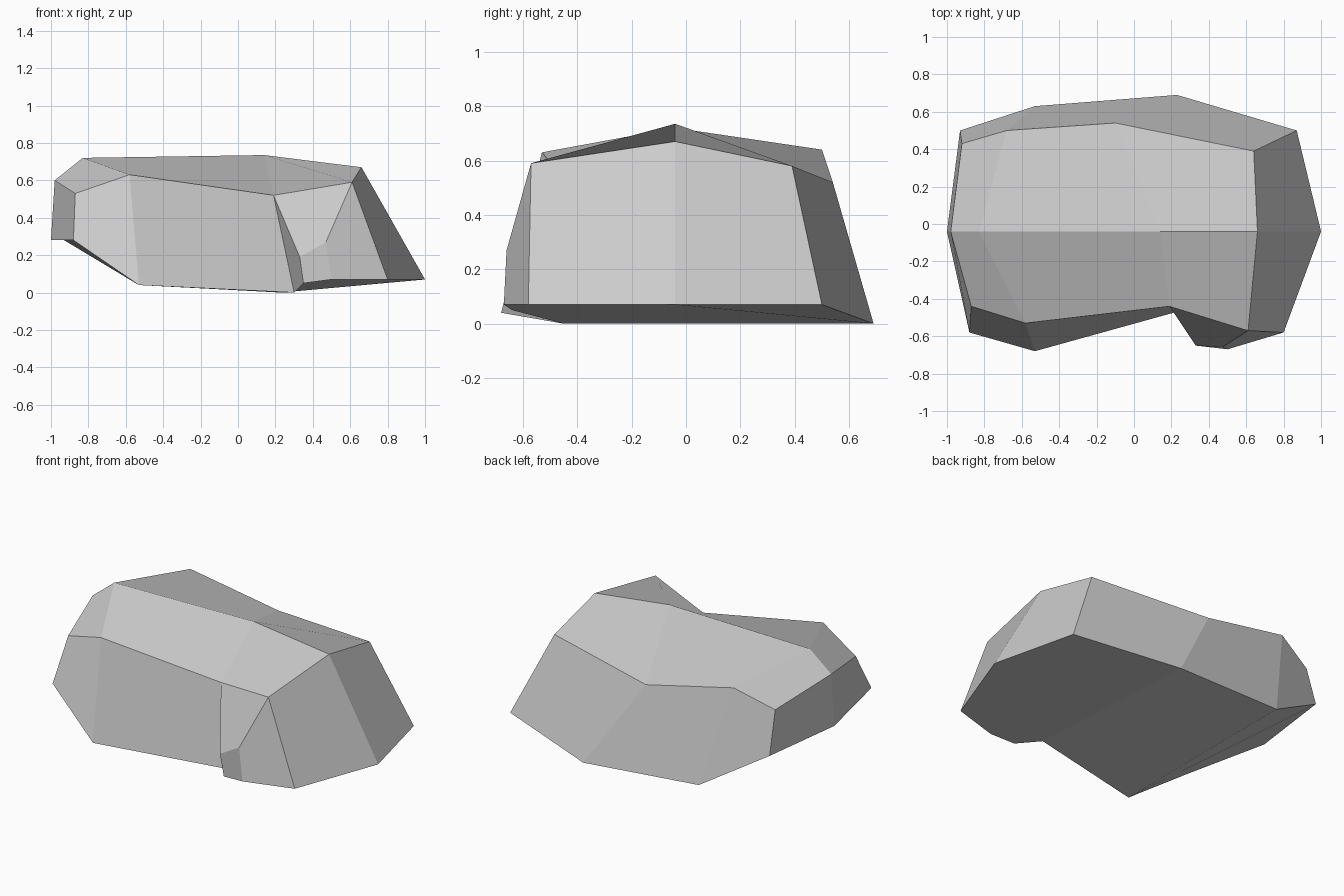
import bpy
import bmesh

# Remove the default cube only
cube = bpy.data.objects.get("Cube")
if cube:
    bpy.data.objects.remove(cube, do_unlink=True)

# Single stone colour
stone = bpy.data.materials.new("stone_grey")
stone.use_nodes = True
colour = (0.6, 0.6, 0.6, 1)
stone.diffuse_color = colour
stone.node_tree.nodes["Principled BSDF"].inputs["Base Color"].default_value = colour

bm = bmesh.new()


def points(*coords):
    """Add vertices and return them in order."""
    return [bm.verts.new(co) for co in coords]


def face(*corners):
    """Add one flat facet."""
    return bm.faces.new(corners)


# Shoulder ring, running from the narrow end along the front and round the back
shoulder = points(
    (-.98, -.04, .6), (-.87, -.44, .53), (-.58, -.53, .63), (.19, -.44, .52),
    (.61, -.57, .59), (.66, -.04, .67), (.64, .39, .58), (-.1, .54, .52),
    (-.68, .5, .64), (-.92, .43, .54))

# Foot ring, matching the shoulder point for point
foot = points(
    (-1, -.04, .28), (-.88, -.58, .28), (-.53, -.68, .04), (.3, -.45, 0),
    (.8, -.58, .07), (1, -.04, .07), (.87, .5, .07), (.23, .69, 0),
    (-.53, .63, .04), (-.93, .5, .28))

# Ridge along the top
ridge_left, ridge_right = points((-.83, -.04, .72), (.14, -.04, .735))

# Corners of the bulge beside the front notch
high_in, high_out, low_in, low_out = points(
    (.33, -.65, .19), (.47, -.66, .27), (.35, -.64, .05), (.5, -.67, .07))

# Side walls, leaving the bulge segment open
notch, bulge = 3, 4
count = len(shoulder)
for i in range(count):
    j = (i + 1) % count
    if i != notch:
        face(shoulder[i], foot[i], foot[j], shoulder[j])

# Bulge facets
face(shoulder[notch], foot[notch], low_in, high_in)
face(shoulder[notch], high_in, high_out, shoulder[bulge])
face(high_in, low_in, low_out, high_out)
face(shoulder[bulge], high_out, low_out, foot[bulge])

# Roof facets on both slopes of the ridge
face(ridge_left, *shoulder[:3])
face(ridge_left, shoulder[2], shoulder[3], ridge_right)
face(ridge_right, *shoulder[3:6])
face(ridge_right, *shoulder[5:8])
face(ridge_left, ridge_right, *shoulder[7:9])
face(ridge_left, shoulder[8], shoulder[9], shoulder[0])

# Underside: raised narrow end, middle, wide end
face(*foot[:3], *foot[8:])
face(foot[2], foot[3], foot[7], foot[8])
face(foot[3], low_in, low_out, *foot[4:8])

bmesh.ops.recalc_face_normals(bm, faces=bm.faces)
mesh = bpy.data.meshes.new("boulder")
bm.to_mesh(mesh)
bm.free()
mesh.materials.append(stone)
boulder = bpy.data.objects.new("boulder", mesh)
bpy.context.collection.objects.link(boulder)
